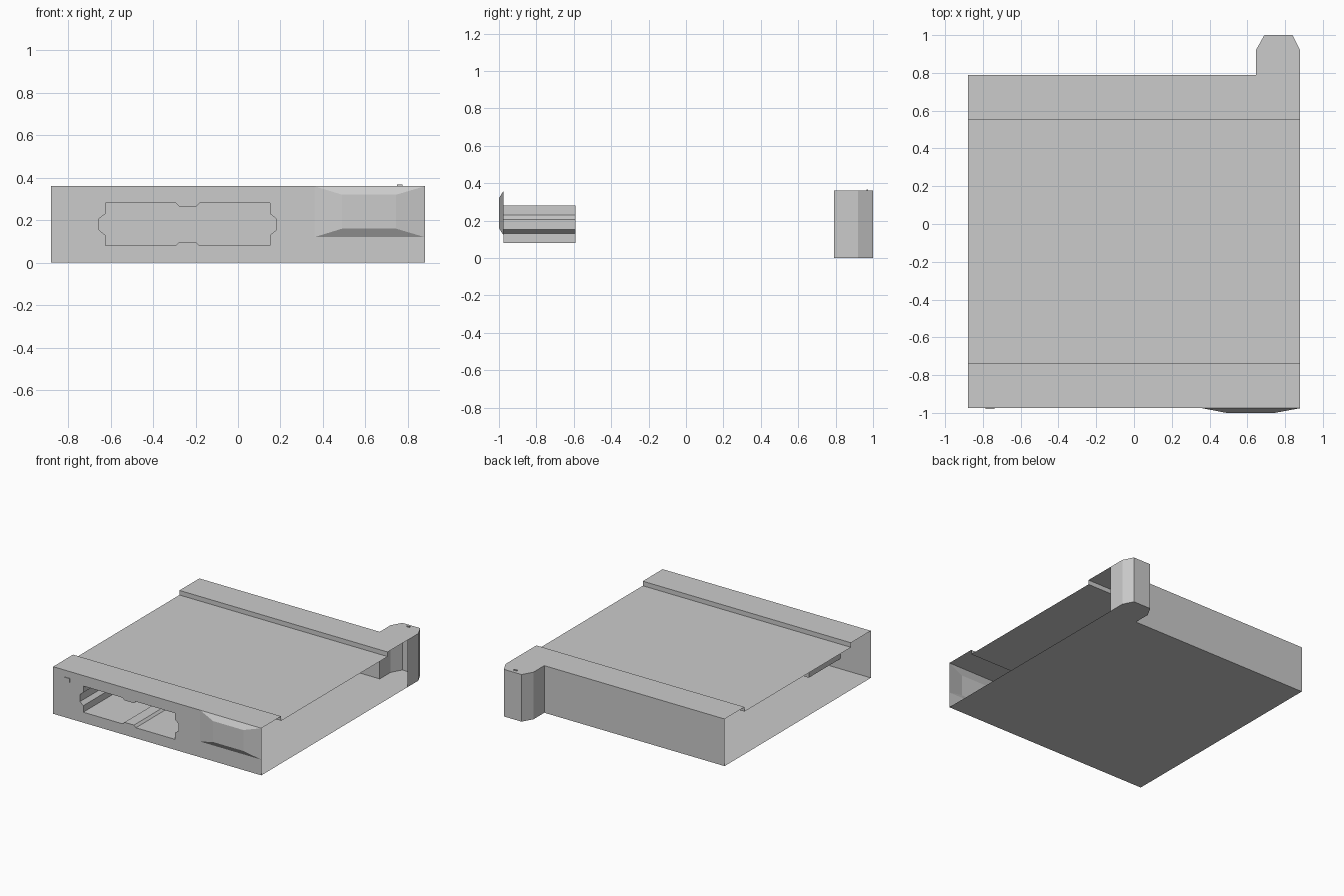
import bpy, bmesh
from mathutils import Vector

if "Cube" in bpy.data.objects:
    bpy.data.objects.remove(bpy.data.objects["Cube"])

W, H = 0.88, 0.36             # half width, height
FRONT, BACK = -0.975, 0.79    # main wall planes


def finish(name, bm):
    me = bpy.data.meshes.new(name)
    bm.to_mesh(me)
    bm.free()
    ob = bpy.data.objects.new(name, me)
    bpy.context.collection.objects.link(ob)
    return ob


def mesh(name, verts, faces):
    bm = bmesh.new()
    vs = [bm.verts.new(v) for v in verts]
    for f in faces:
        bm.faces.new([vs[i] for i in f])
    return finish(name, bm)


def sweep(name, path, vec, closed=False, caps=()):
    """Sweep a path along a vector; caps may hold 'start' and/or 'end'."""
    n = len(path)
    verts = [Vector(p) for p in path] + [Vector(p) + Vector(vec) for p in path]
    faces = [(i, (i + 1) % n, (i + 1) % n + n, i + n)
             for i in range(n if closed else n - 1)]
    if 'start' in caps:
        faces.append(tuple(reversed(range(n))))
    if 'end' in caps:
        faces.append(tuple(range(n, 2 * n)))
    return mesh(name, verts, faces)


def box(name, lo, hi):
    bm = bmesh.new()
    bmesh.ops.create_cube(bm, size=1)
    for v in bm.verts:
        v.co = Vector([lo[i] if v.co[i] < 0 else hi[i] for i in range(3)])
    return finish(name, bm)


# Top panel with a wide shallow recess, and flat bottom panel (sides are open)
top = [(BACK, H), (0.55, H), (0.55, 0.325), (-0.735, 0.325), (-0.735, H), (FRONT, H)]
sweep("top_panel", [(-W, y, z) for y, z in top], (2 * W, 0, 0))
sweep("bottom_panel", [(-W, FRONT, 0), (-W, BACK, 0)], (2 * W, 0, 0))

# Back wall, bulging into the hollow chamfered connector block
block = [(W, BACK), (W, 0.92), (0.84, 1), (0.69, 1), (0.645, 0.92), (0.645, BACK)]
sweep("back_wall", [(x, y, 0) for x, y in block + [(-W, BACK)]], (0, 0, H))
mesh("block_top", [(x, y, H) for x, y in block], [range(6)])
mesh("block_bottom", [(x, y, 0) for x, y in block], [range(5, -1, -1)])

# Bay outline from one mirrored quarter
quarter = [(0.417, 0.027), (0.388, 0.05), (0.388, 0.1), (0.056, 0.1), (0.04, 0.084)]
bay = []
for sx, sz, step in ((1, 1, 1), (-1, 1, -1), (-1, -1, 1), (1, -1, -1)):
    bay += [(-0.237 + sx * x, 0.18 + sz * z) for x, z in quarter[::step]]

# Front panel with the bay opening and the handle corner left out
outline = [(-W, 0), (W, 0), (W, 0.12), (0.36, 0.12), (0.36, H), (-W, H)]
bm = bmesh.new()
edges = []
for loop in (outline, bay):
    vs = [bm.verts.new((x, FRONT, z)) for x, z in loop]
    edges += [bm.edges.new((vs[i - 1], vs[i])) for i in range(len(vs))]
bmesh.ops.triangle_fill(bm, use_beauty=True, edges=edges, normal=(0, -1, 0))
bm.normal_update()
bmesh.ops.reverse_faces(bm, faces=[f for f in bm.faces if f.normal.y > 0])
finish("front_panel", bm)

# Recessed bay
sweep("bay", [(x, FRONT, z) for x, z in bay], (0, 0.385, 0), closed=True, caps=('end',))

# Bevelled handle, hollow behind
handle = []
for y, x0, x1, z0, z1 in ((FRONT, 0.36, W, 0.12, H), (-1, 0.49, 0.745, 0.16, 0.32)):
    handle += [(x0, y, z0), (x1, y, z0), (x1, y, z1), (x0, y, z1)]
mesh("handle", handle,
     [(4, 5, 6, 7)] + [(i, (i + 1) % 4, (i + 1) % 4 + 4, i + 4) for i in range(4)])

# Small indicator and locating pin
box("indicator", (-0.785, -0.98, 0.277), (-0.738, FRONT, 0.308))
box("locating_pin", (0.75, 0.965, H), (0.775, 0.974, 0.367))
